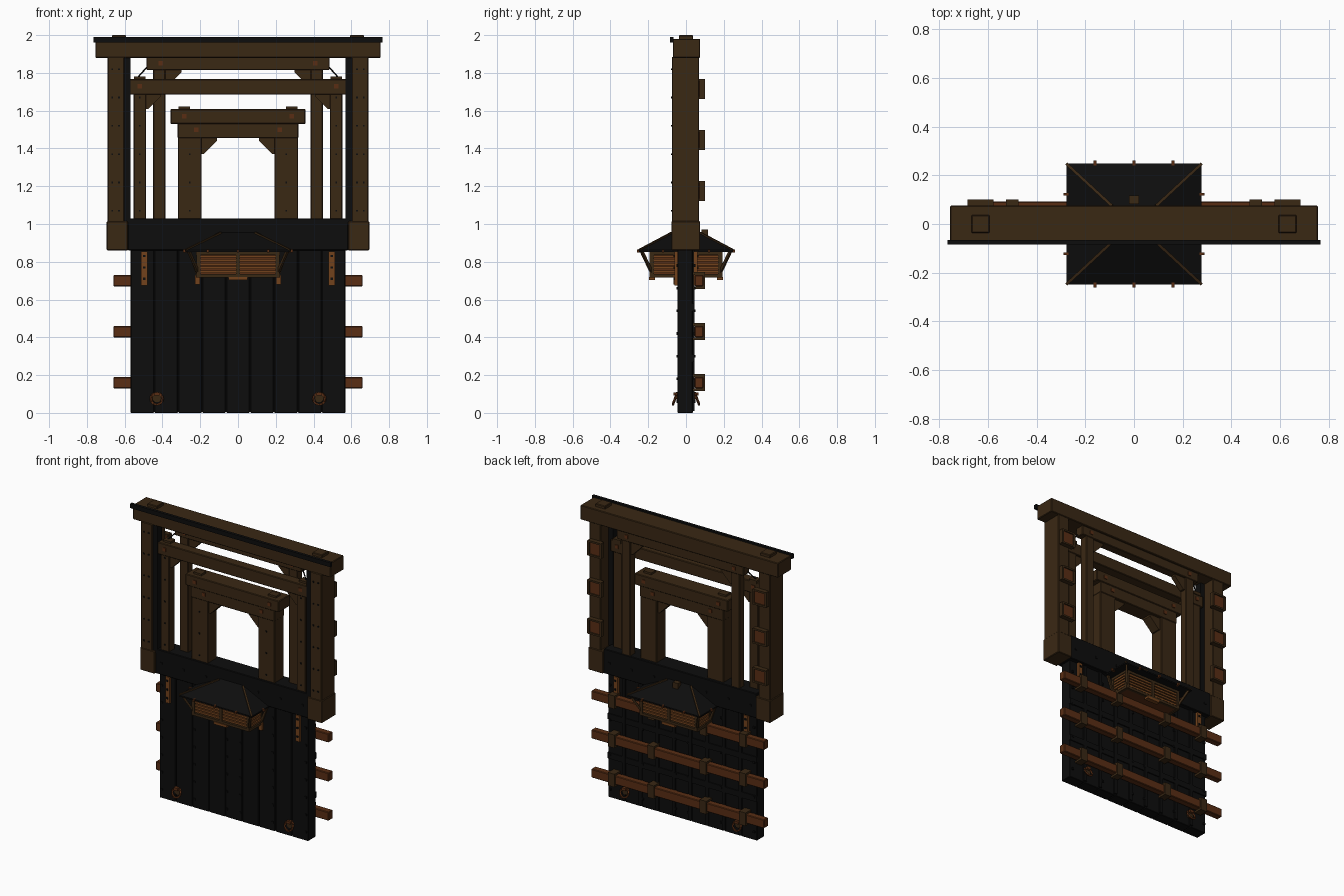
import bpy, bmesh, math
from mathutils import Vector, Matrix

old = bpy.data.objects.get("Cube")
if old:
    bpy.data.objects.remove(old, do_unlink=True)


def material(name, r, g, b):
    m = bpy.data.materials.new(name)
    m.use_nodes = True
    m.diffuse_color = (r, g, b, 1)
    m.node_tree.nodes["Principled BSDF"].inputs["Base Color"].default_value = (r, g, b, 1)
    return m


timber = material("dark timber", .042, .021, .007)
black = material("blackened wood", .004, .004, .004)
red = material("red brown wood", .1, .027, .007)
amber = material("amber wood", .17, .055, .012)


def box(bm, x, y, z):
    """Box from three (low, high) ranges."""
    size = Matrix.Diagonal((x[1] - x[0], y[1] - y[0], z[1] - z[0], 1))
    mid = Matrix.Translation((sum(x) / 2, sum(y) / 2, sum(z) / 2))
    bmesh.ops.create_cube(bm, size=1, matrix=mid @ size)


def cube(bm, centre, sx, sy, sz):
    bmesh.ops.create_cube(bm, size=1, matrix=Matrix.Translation(centre) @ Matrix.Diagonal((sx, sy, sz, 1)))


def beam(bm, start, end, width, depth):
    """Square bar between two points."""
    a, b = Vector(start), Vector(end)
    turn = (b - a).to_track_quat('Z', 'Y').to_matrix().to_4x4()
    size = Matrix.Diagonal((width, depth, (b - a).length, 1))
    bmesh.ops.create_cube(bm, size=1, matrix=Matrix.Translation((a + b) / 2) @ turn @ size)


def prism(bm, outline, y):
    """Extrude an x-z outline along y."""
    face = bm.faces.new([bm.verts.new((px, y[0], pz)) for px, pz in outline])
    new = bmesh.ops.extrude_face_region(bm, geom=[face])["geom"]
    bmesh.ops.translate(bm, verts=[v for v in new if isinstance(v, bmesh.types.BMVert)], vec=(0, y[1] - y[0], 0))


def part(name, mat, build, mirror="", bevel=0):
    bm = bmesh.new()
    build(bm)
    bmesh.ops.recalc_face_normals(bm, faces=bm.faces)
    mesh = bpy.data.meshes.new(name)
    bm.to_mesh(mesh)
    bm.free()
    mesh.materials.append(mat)
    ob = bpy.data.objects.new(name, mesh)
    bpy.context.collection.objects.link(ob)
    if bevel:
        mod = ob.modifiers.new("Bevel", 'BEVEL')
        mod.width, mod.segments = bevel, 1
    if mirror:
        mod = ob.modifiers.new("Mirror", 'MIRROR')
        mod.use_axis = ("x" in mirror, "y" in mirror, False)
        mod.use_mirror_merge = False
    return ob


EDGE = .004

# Outer frame
part("top_beam", timber, lambda bm: box(bm, (-.755, .755), (-.07, .075), (1.88, 1.98)), bevel=EDGE)
part("top_trim", black, lambda bm: box(bm, (-.765, .765), (-.085, -.065), (1.96, 1.99)))
part("top_peg", timber, lambda bm: cube(bm, (.63, 0, 1.985), .075, .075, .03), "x", EDGE)


def outer_post(bm):
    box(bm, (.603, .69), (-.075, .07), (1.0, 1.885))
    box(bm, (.583, .695), (-.078, .075), (.86, 1.015))


part("outer_post", timber, outer_post, "x", EDGE)
part("inner_post_strip", black, lambda bm: box(bm, (.57, .604), (-.065, -.015), (1.0, 1.88)), "x")
part("sill_beam", black, lambda bm: box(bm, (-.584, .584), (-.065, .065), (.86, 1.03)), bevel=EDGE)


# Nested frames: post range, depth, lintel half width, lintel range
def frame(label, post, depth, half, lintel):
    part(label + "_post", timber, lambda bm: box(bm, post, depth, (1.02, lintel[0] + .01)), "x", EDGE)
    deep = (depth[0] - .004, depth[1] + .004)
    part(label + "_lintel", timber, lambda bm: box(bm, (-half, half), deep, lintel), bevel=EDGE)


frame("near_frame", (.487, .553), (-.055, .005), .572, (1.685, 1.767))
frame("far_frame", (.385, .45), (.005, .06), .485, (1.815, 1.882))
frame("gate_frame", (.192, .318), (-.055, .045), .32, (1.455, 1.535))
part("gate_cap_beam", timber, lambda bm: box(bm, (-.357, .357), (-.065, .055), (1.53, 1.608)), bevel=EDGE)


# Corner braces under each lintel
def braces(bm):
    corners = [(.2, 1.46, .09, (-.04, .03)), (.39, 1.82, .09, (.015, .05)), (.49, 1.69, .08, (-.045, -.005))]
    for x, z, s, y in corners:
        prism(bm, [(x, z), (x - s, z), (x - s, z - s * .2), (x - s * .2, z - s), (x, z - s)], y)


part("corner_brace", timber, braces, "x")


def lintel_caps(bm):
    for x, z in ((.285, 1.61), (.52, 1.77)):
        cube(bm, (x, -.01, z), .06, .05, .022)


part("lintel_cap", timber, lintel_caps, "x")


def lintel_pegs(bm):
    for x, z, front, back in ((.41, 1.85, .001, .064), (.52, 1.73, -.059, .009),
                              (.285, 1.57, -.065, .055), (.22, 1.5, -.059, .049)):
        box(bm, (x - .012, x + .012), (front - .005, back + .005), (z - .012, z + .012))


part("lintel_peg", red, lintel_pegs, "x")
part("tie_rod", black, lambda bm: beam(bm, (.545, -.02, 1.76), (.478, .02, 1.835), .006, .006), "x")


# Nail heads on posts and sill
def nails(bm):
    for i in range(6):
        z = 1.07 + i * .15
        for x in (.63, .665):
            cube(bm, (x, -.077, z), .009, .006, .009)
        if z < 1.45:
            cube(bm, (.255, -.057, z), .009, .006, .009)
        if z < 1.68:
            cube(bm, (.52, -.057, z), .009, .006, .009)
    for x in (.03, .2, .37, .54):
        for y in (-.066, .066):
            cube(bm, (x, y, .94), .014, .008, .014)


part("nail_heads", black, nails, "x")

# Bar catches on the back of the outer posts
LEVELS = (1.175, 1.445, 1.715)


def catch_blocks(bm):
    for z in LEVELS:
        box(bm, (.59, .67), (.068, .093), (z - .045, z + .045))


def catch_plates(bm):
    for z in LEVELS:
        for side in (-1, 1):
            cube(bm, (.63, .084, z + side * .047), .1, .035, .012)
        for x in (.583, .677):
            cube(bm, (x, .086, z), .014, .03, .1)


part("catch_block", red, catch_blocks, "x")
part("catch_plate", timber, catch_plates, "x")

# Door panel made of planks on a core
part("panel_core", black, lambda bm: box(bm, (-.565, .565), (-.036, .03), (.005, .87)))


def planks(bm):
    count = 9
    step = 1.14 / count
    for i in range(count):
        x = -.57 + i * step
        box(bm, (x + .002, x + step - .002), (-.045, .036), (0, .87))


def battens(bm):
    for i in range(8):
        x = (i - 3.5) * .127
        box(bm, (x - .012, x + .012), (.03, .046), (.01, .86))
    for z in (.29, .56):
        box(bm, (-.57, .57), (.03, .044), (z - .02, z + .02))


def studs(bm):
    for i in range(7):
        for x in (.05, .3, .55):
            for y in (-.046, .044):
                cube(bm, (x, y, .06 + i * .12), .014, .01, .014)


part("panel_planks", black, planks, bevel=.003)
part("back_battens", black, battens)
part("panel_studs", black, studs, "x")

# Locking bars and their staples
BARS = (.16, .43, .7)


def bars(bm):
    for z in BARS:
        box(bm, (-.66, .66), (.046, .092), (z - .03, z + .03))


def staples(bm):
    for z in BARS:
        for x in (.2, .5):
            cube(bm, (x, .094, z), .05, .014, .09)
            for side in (-1, 1):
                cube(bm, (x, .068, z + side * .038), .05, .06, .014)


part("locking_bar", red, bars, bevel=EDGE)
part("bar_staple", timber, staples, "x")


# Hanging straps and hooks
def straps(bm):
    box(bm, (.48, .513), (-.06, -.04), (.675, .855))
    box(bm, (.202, .228), (-.065, -.04), (.68, .73))


def strap_bolts(bm):
    for z in (.71, .77, .83):
        cube(bm, (.497, -.062, z), .012, .008, .012)


part("strap", amber, straps, "xy")
part("strap_bolt", black, strap_bolts, "xy")


# Pull rings with hexagonal mounts
def ring(bm):
    def at(k, n, r):
        a = math.tau * k / n
        lean = -.058 + .012 * math.sin(a)
        return (.43 + r * math.cos(a), lean, .075 + r * math.sin(a))
    for k in range(12):
        beam(bm, at(k, 12, .031), at(k + 1, 12, .031), .01, .01)
    cube(bm, (.43, -.052, .1), .03, .03, .018)


part("pull_ring", red, ring, "xy")
part("ring_mount", timber, lambda bm: prism(
    bm, [(.43 + .026 * math.cos(k * math.pi / 3), .08 + .026 * math.sin(k * math.pi / 3)) for k in range(6)],
    (-.05, -.04)), "xy")


# Hipped canopy roof through both sides
def roof(bm):
    rings = []
    for hx, hy, z in ((.278, .248, .853), (.278, .248, .862), (.085, .07, .955)):
        rings.append([bm.verts.new((sx * hx, sy * hy, z)) for sx, sy in ((-1, -1), (1, -1), (1, 1), (-1, 1))])
    for low, high in zip(rings, rings[1:]):
        for i in range(4):
            j = (i + 1) % 4
            bm.faces.new((low[i], low[j], high[j], high[i]))
    bm.faces.new(rings[0])
    bm.faces.new(rings[-1])


part("canopy_roof", black, roof)
part("canopy_hip", timber, lambda bm: beam(bm, (.277, .247, .861), (.09, .074, .953), .012, .012), "xy")


def rafter_tips(bm):
    for x in (0, .16):
        cube(bm, (x, .247, .858), .012, .026, .016)
    cube(bm, (.277, .122, .858), .026, .012, .016)


part("rafter_tip", red, rafter_tips, "xy")
part("roof_hook", timber, lambda bm: cube(bm, (0, .1, .95), .04, .035, .04))


# Louvred box below the canopy
def box_frame(bm):
    for z in (.727, .845):
        box(bm, (-.222, .222), (.172, .192), (z - .009, z + .009))
        for x in (-.212, .212):
            box(bm, (x - .01, x + .01), (.04, .18), (z - .009, z + .009))
    for x in (-.21, 0, .21):
        box(bm, (x - .011, x + .011), (.17, .193), (.72, .855))
    for x in (-.21, .21):
        box(bm, (x - .01, x + .01), (.04, .06), (.72, .855))
        out = math.copysign(.05, x)
        beam(bm, (x, .18, .74), (x + out, .235, .856), .014, .014)
        beam(bm, (x, .05, .72), (x + out, .05, .856), .014, .014)


def louvres(bm):
    for i in range(5):
        z = .748 + i * .02
        beam(bm, (-.2, .18, z), (.2, .18, z), .013, .013)
        for x in (-.212, .212):
            beam(bm, (x, .05, z), (x, .175, z), .013, .013)
    box(bm, (-.05, .05), (.165, .197), (.703, .72))


part("box_frame", timber, box_frame, "y")
part("box_louvres", amber, louvres, "y")
part("box_lining", red, lambda bm: box(bm, (-.204, .204), (.04, .172), (.722, .853)), "y")
